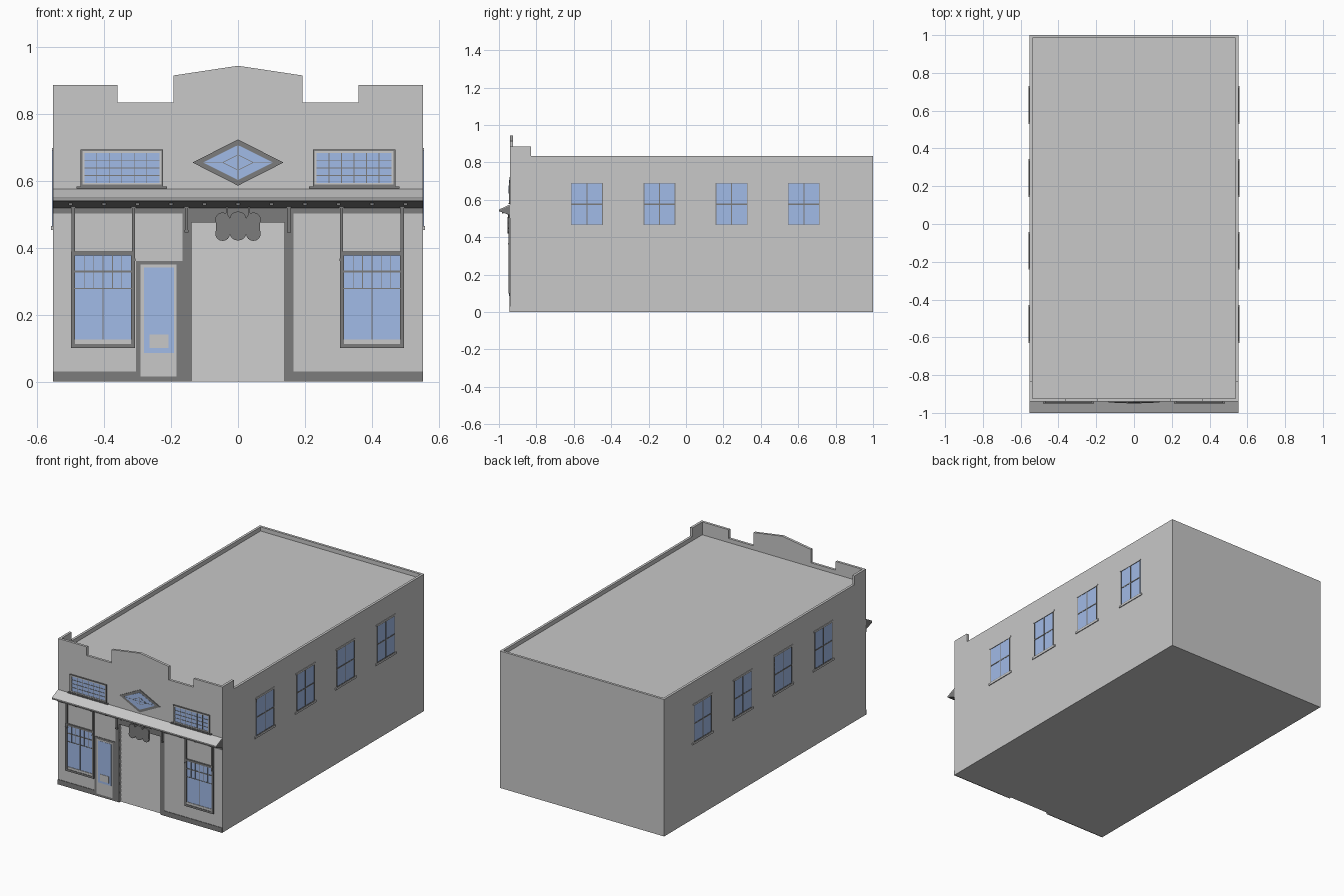
import bpy, bmesh, math
from mathutils import Vector

if "Cube" in bpy.data.objects:
    bpy.data.objects.remove(bpy.data.objects["Cube"])


def material(name, rgb):
    m = bpy.data.materials.new(name)
    m.diffuse_color = (*rgb, 1)
    m.use_nodes = True
    m.node_tree.nodes["Principled BSDF"].inputs["Base Color"].default_value = m.diffuse_color
    return m


WALL = material("light grey plaster", (0.58, 0.58, 0.58))
TRIM = material("dark grey trim", (0.2, 0.2, 0.2))
GLASS = material("blue glass", (0.36, 0.50, 0.81))
W, F, B = 0.553, -0.94, 1.0      # half width, front wall, back wall


def prism(pts, axis, a, b):
    """Outline extruded along an axis: x takes (y,z), y takes (x,z), z takes (x,y)."""
    def put(p, t):
        return {"x": (t, p[0], p[1]), "y": (p[0], t, p[1]), "z": (p[0], p[1], t)}[axis]
    return [put(p, a) for p in pts], [put(p, b) for p in pts]


def box(x0, x1, y0, y1, z0, z1):
    return prism([(x0, y0), (x1, y0), (x1, y1), (x0, y1)], "z", z0, z1)


def plate(x0, x1, z0, z1, d):
    """Plate on the front wall, d proud of it."""
    return box(x0, x1, F - d, F + 0.005, z0, z1)


def shape(pts, d):
    return prism(pts, "y", F - d, F + 0.005)


def frame(x0, x1, z0, z1, w, d):
    return [plate(x0, x0 + w, z0, z1, d), plate(x1 - w, x1, z0, z1, d),
            plate(x0 + w, x1 - w, z0, z0 + w, d), plate(x0 + w, x1 - w, z1 - w, z1, d)]


def part(name, mat, solids):
    bm = bmesh.new()
    for lo, hi in solids:
        a = [bm.verts.new(p) for p in lo]
        b = [bm.verts.new(p) for p in hi]
        n = len(a)
        faces = [bm.faces.new(a), bm.faces.new(b[::-1])]
        faces += [bm.faces.new((a[i], b[i], b[(i + 1) % n], a[(i + 1) % n])) for i in range(n)]
        bmesh.ops.recalc_face_normals(bm, faces=faces)
    me = bpy.data.meshes.new(name)
    bm.to_mesh(me)
    bm.free()
    me.materials.append(mat)
    ob = bpy.data.objects.new(name, me)
    bpy.context.collection.objects.link(ob)
    return ob


# Front wall with stepped parapet and garage opening
right = [(0.139, 0.475), (0.139, 0), (W, 0), (W, 0.886), (0.36, 0.886),
         (0.36, 0.833), (0.192, 0.833), (0.192, 0.914)]
outline = right + [(0, 0.943)] + [(-x, z) for x, z in reversed(right)]
part("front_wall", WALL, [prism(outline, "y", F, F + 0.015)])

# Side walls with raised front corners, back wall, roof and floor
side = [(F + 0.015, 0), (B, 0), (B, 0.833), (-0.83, 0.833), (-0.83, 0.886), (F + 0.015, 0.886)]
part("side_walls", WALL, [prism(side, "x", s * W, s * (W - 0.015)) for s in (-1, 1)])
part("back_wall", WALL, [box(-W + 0.015, W - 0.015, B - 0.015, B, 0, 0.833)])
part("roof", WALL, [box(-W + 0.01, W - 0.01, F + 0.012, B - 0.01, 0.79, 0.808)])
part("floor", WALL, [box(-W + 0.01, W - 0.01, F + 0.015, B - 0.01, 0, 0.01)])

# Garage door with lapped slats
n, h = 19, 0.48 / 19
lap = [(F + 0.03, 0)]
for i in range(n):
    lap += [(F + 0.011, i * h), (F + 0.013, (i + 1) * h)]
lap.append((F + 0.03, 0.48))
part("garage_door", WALL, [prism(lap, "x", -0.145, 0.145)])

# Dark base, fascia and door surrounds
part("front_base", TRIM, [plate(-W, -0.305, 0, 0.03, 0.003), plate(0.165, W, 0, 0.03, 0.003)])
part("fascia", TRIM, [plate(-W, W, 0.502, 0.545, 0.003)])
part("garage_surround", TRIM, [plate(0.139, 0.165, 0, 0.502, 0.003),
                               plate(-0.165, -0.139, 0.36, 0.502, 0.003),
                               plate(-0.139, 0.139, 0.475, 0.502, 0.003)])
part("entry_surround", TRIM, [plate(-0.305, -0.139, 0, 0.36, 0.003)])

# Entry door
part("entry_door", WALL, [plate(-0.291, -0.184, 0.015, 0.35, 0.0045)])
part("entry_glass", GLASS, [plate(-0.281, -0.191, 0.086, 0.34, 0.0055)])
part("mail_flap", WALL, [plate(-0.265, -0.207, 0.10, 0.14, 0.0075)])

# Shop windows
for name, cx in (("left", -0.403), ("right", 0.40)):
    x0, x1 = cx - 0.084, cx + 0.084
    part(name + "_shop_frame", TRIM, frame(cx - 0.096, cx + 0.096, 0.10, 0.388, 0.012, 0.008))
    part(name + "_shop_glass", GLASS, [plate(x0, x1, 0.10, 0.38, 0.002)])
    part(name + "_shop_sill", WALL, [plate(x0, x1, 0.112, 0.126, 0.005)])
    bars = [plate(cx - 0.002, cx + 0.002, 0.126, 0.376, 0.005),
            plate(x0, x1, 0.326, 0.331, 0.0045), plate(x0, x1, 0.277, 0.280, 0.0045)]
    for i in (1, 2, 4, 5):
        x = x0 + i * 0.028
        bars.append(plate(x - 0.001, x + 0.001, 0.278, 0.376, 0.004))
    part(name + "_shop_bars", TRIM, bars)

# Upper windows, six by four panes
for name, cx in (("left", -0.347), ("right", 0.347)):
    x0, x1, z0, z1 = cx - 0.112, cx + 0.112, 0.592, 0.684
    part(name + "_upper_frame", TRIM, frame(cx - 0.123, cx + 0.123, 0.583, 0.693, 0.005, 0.007))
    part(name + "_upper_casing", WALL, frame(cx - 0.118, cx + 0.118, 0.587, 0.689, 0.006, 0.005))
    part(name + "_upper_glass", GLASS, [plate(x0, x1, z0, z1, 0.002)])
    part(name + "_upper_sill", TRIM, [plate(cx - 0.135, cx + 0.135, 0.577, 0.583, 0.01)])
    bars = [plate(x0 + i * 0.0373 - 0.0014, x0 + i * 0.0373 + 0.0014, z0, z1, 0.004) for i in range(1, 6)]
    bars += [plate(x0, x1, z0 + i * 0.023 - 0.0012, z0 + i * 0.023 + 0.0012, 0.0038) for i in range(1, 4)]
    part(name + "_upper_bars", TRIM, bars)


# Diamond window
def diamond(w, h, d):
    return shape([(-w, 0.654), (0, 0.654 - h), (w, 0.654), (0, 0.654 + h)], d)


part("diamond_frame", TRIM, [diamond(0.136, 0.069, 0.005)])
part("diamond_glass", GLASS, [diamond(0.105, 0.052, 0.006)])
part("diamond_bars", TRIM, [diamond(0.048, 0.024, 0.007)]
     + [plate(s * 0.076 - 0.028, s * 0.076 + 0.028, 0.6532, 0.6548, 0.007) for s in (-1, 1)]
     + [plate(-0.001, 0.001, 0.654 + s * 0.037 - 0.014, 0.654 + s * 0.037 + 0.014, 0.007) for s in (-1, 1)])
part("diamond_inner_glass", GLASS, [diamond(0.043, 0.0215, 0.008)])
part("diamond_cross_bars", TRIM, [plate(-0.04, 0.04, 0.6534, 0.6546, 0.009),
                                  plate(-0.0008, 0.0008, 0.634, 0.674, 0.009)])

# Awning: dark wedge with a light sloping top
part("awning_body", TRIM, [prism([(F + 0.005, 0.515), (-1, 0.539), (-1, 0.544), (F + 0.005, 0.572)],
                                 "x", -W, W)])
part("awning_top", WALL, [prism([(-1, 0.544), (-1, 0.548), (F + 0.005, 0.578), (F + 0.005, 0.572)],
                                "x", -W, W)])
part("awning_blocks", TRIM, [box(x - 0.006, x + 0.006, -0.985, -0.975, 0.526, 0.538)
                             for x in [-0.5 + i * 0.1 for i in range(11)]])

# Awning brackets with small feet
for i, (x, z) in enumerate([(-0.492, 0.36), (-0.312, 0.36), (-0.154, 0.445),
                            (0.152, 0.445), (0.309, 0.36), (0.49, 0.36)]):
    part("awning_bracket_%d" % (i + 1), TRIM,
         [plate(x - 0.005, x + 0.005, z, 0.53, 0.010), plate(x - 0.007, x + 0.007, 0.518, 0.53, 0.014),
          plate(x - 0.006, x + 0.006, z, z + 0.008, 0.012)])

# Scalloped hanging sign
lobes = []
for x, z, r in [(-0.046, 0.442, 0.022), (0.046, 0.442, 0.022), (-0.046, 0.483, 0.022),
                (0.046, 0.483, 0.022), (0, 0.482, 0.026), (0, 0.447, 0.026)]:
    circle = [(x + r * math.cos(k * math.pi / 8), z + r * math.sin(k * math.pi / 8)) for k in range(16)]
    lobes.append(prism(circle, "y", -0.954, -0.946))
lobes.append(box(-0.066, 0.066, -0.954, -0.946, 0.442, 0.483))
part("hanging_sign", TRIM, lobes)
part("sign_straps", TRIM, [box(s * 0.033 - 0.003, s * 0.033 + 0.003, -0.953, -0.947, 0.49, 0.535)
                           for s in (-1, 1)])

# Side windows, four on each side
for s, name in ((-1, "left"), (1, "right")):
    def on_side(y0, y1, z0, z1, d):
        a, b = sorted((s * (W - 0.003), s * (W + d)))
        return box(a, b, y0, y1, z0, z1)
    for i, cy in enumerate((-0.53, -0.142, 0.244, 0.63)):
        y0, y1, z0, z1, t = cy - 0.085, cy + 0.085, 0.465, 0.69, 0.004
        tag = "%s_side_window_%d" % (name, i + 1)
        part(tag + "_glass", GLASS, [on_side(y0, y1, z0, z1, 0.001)])
        part(tag + "_frame", TRIM, [
            on_side(y0, y0 + t, z0, z1, 0.003), on_side(y1 - t, y1, z0, z1, 0.003),
            on_side(y0, y1, z0, z0 + t, 0.003), on_side(y0, y1, z1 - t, z1, 0.003),
            on_side(cy - 0.003, cy + 0.003, z0, z1, 0.0025), on_side(y0, y1, 0.573, 0.58, 0.0028)])
        part(tag + "_sill", WALL, [on_side(y0 - 0.015, y1 + 0.015, 0.453, z0, 0.005)])
        part(tag + "_lintel", WALL, [on_side(y0 - 0.008, y1 + 0.008, z1, 0.698, 0.003)])
